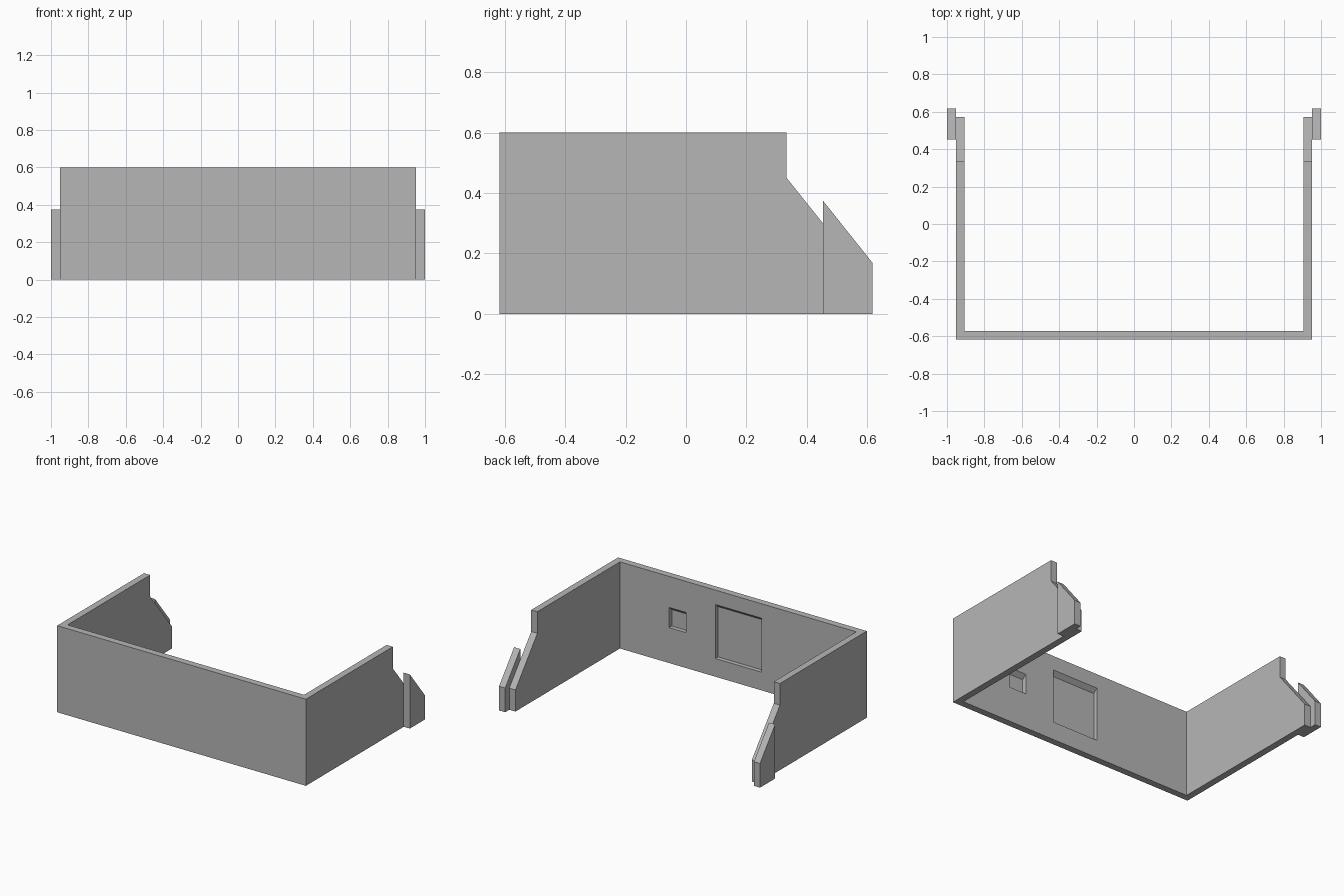
import bpy
import bmesh

default = bpy.data.objects.get("Cube")
if default:
    bpy.data.objects.remove(default, do_unlink=True)

# Single plain grey
GREY = (0.47, 0.47, 0.47, 1.0)
grey = bpy.data.materials.new("plain grey")
grey.use_nodes = True
grey.diffuse_color = GREY
grey.node_tree.nodes["Principled BSDF"].inputs["Base Color"].default_value = GREY

# Overall dimensions
WALL_X = 0.953       # outer face of the side walls
THICK = 0.047        # wall thickness
FRONT_Y = -0.618
INNER_Y = FRONT_Y + THICK
TOP = 0.6


def prism(name, profile, x0, x1):
    """Extrude a (y, z) profile from x0 to x1."""
    bm = bmesh.new()
    face = bm.faces.new([bm.verts.new((x0, y, z)) for y, z in profile])
    extruded = bmesh.ops.extrude_face_region(bm, geom=[face])["geom"]
    moved = [v for v in extruded if isinstance(v, bmesh.types.BMVert)]
    bmesh.ops.translate(bm, verts=moved, vec=(x1 - x0, 0, 0))
    bmesh.ops.recalc_face_normals(bm, faces=bm.faces)
    mesh = bpy.data.meshes.new(name)
    bm.to_mesh(mesh)
    bm.free()
    mesh.materials.append(grey)
    obj = bpy.data.objects.new(name, mesh)
    bpy.context.collection.objects.link(obj)
    return obj


def cut(target, cutter):
    """Subtract the cutter from the target, then discard it."""
    cutter.hide_render = True
    mod = target.modifiers.new("cut", "BOOLEAN")
    mod.operation = "DIFFERENCE"
    mod.solver = "EXACT"
    mod.object = cutter
    bpy.context.view_layer.objects.active = target
    bpy.ops.object.modifier_apply(modifier=mod.name)
    bpy.data.objects.remove(cutter, do_unlink=True)


# U-shaped wall: stepped, sloping side profile with the middle hollowed out
walls = prism("walls", [(FRONT_Y, 0), (0.573, 0), (0.573, 0.15),
                        (0.333, 0.45), (0.333, TOP), (FRONT_Y, TOP)],
              -WALL_X, WALL_X)
inside = WALL_X - THICK
cut(walls, prism("room_cutter", [(INNER_Y, -1), (1, -1), (1, 1), (INNER_Y, 1)],
                 -inside, inside))


# Recesses in the inner face of the front wall, each with a sloping lintel
def recess(x0, x1, z0, z1, depth=0.03, drop=0.026):
    back, clear = INNER_Y - depth, INNER_Y + 0.05
    cut(walls, prism("recess_cutter",
                     [(back, z0), (clear, z0), (clear, z1),
                      (INNER_Y, z1), (back, z1 - drop)], x0, x1))


recess(-0.178, 0.175, 0.126, 0.5)    # doorway
recess(0.4, 0.53, 0.245, 0.385)      # small window

# Sloped end plates on the outside of both side walls
for side, label in ((1, "left"), (-1, "right")):
    prism(label + "_end_plate",
          [(0.453, 0), (0.618, 0), (0.618, 0.168), (0.453, 0.375)],
          side * WALL_X, side)
